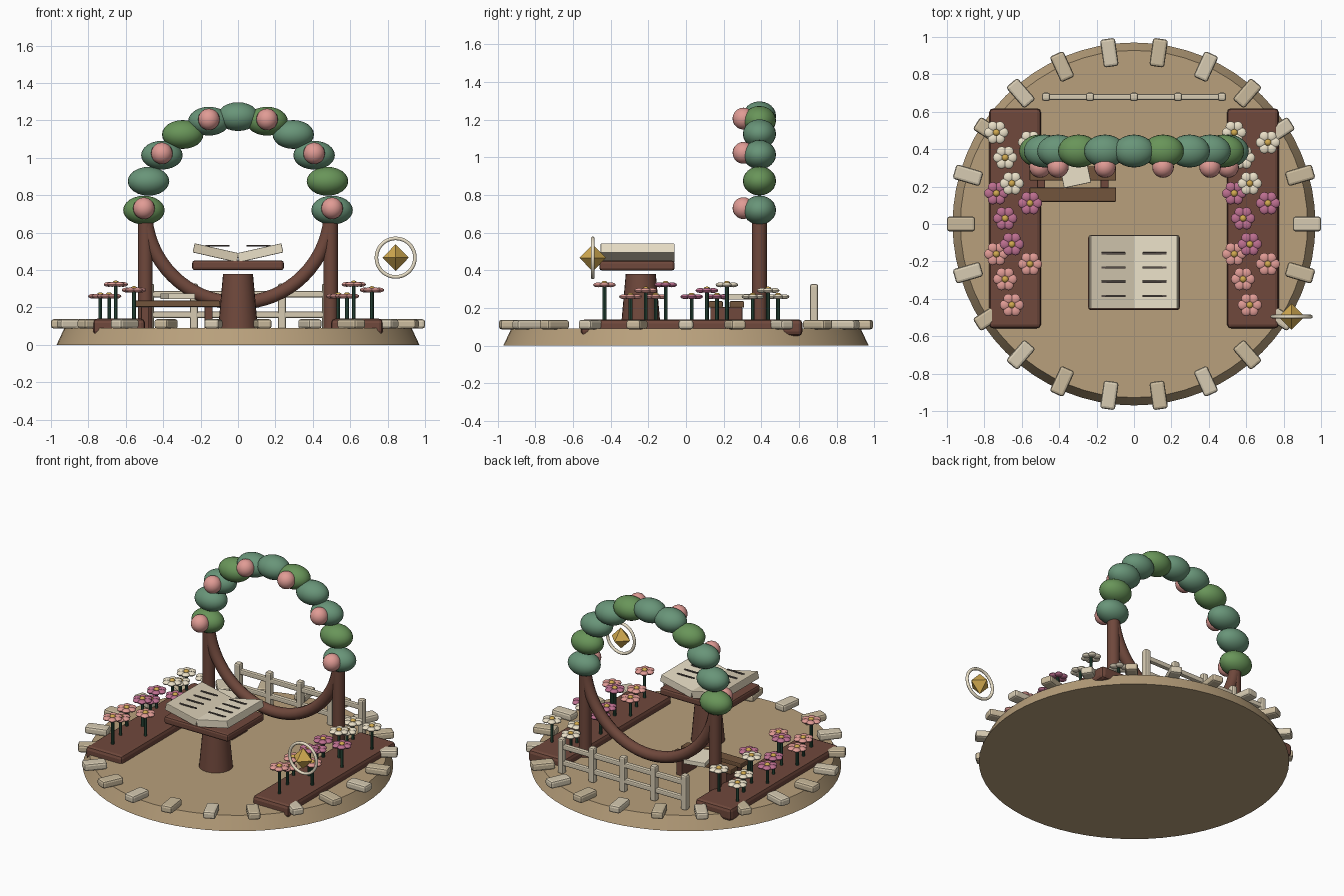
import bpy, bmesh
from math import sin, cos, pi
from mathutils import Matrix, Vector

if "Cube" in bpy.data.objects:
    bpy.data.objects.remove(bpy.data.objects["Cube"])


def material(name, rgb):
    m = bpy.data.materials.new(name)
    m.diffuse_color = (*rgb, 1)
    m.use_nodes = True
    m.node_tree.nodes["Principled BSDF"].inputs["Base Color"].default_value = m.diffuse_color
    return m


SAND = material("sand", (.48, .35, .2))
WOOD = material("dark_wood", (.16, .065, .045))
PLANK = material("plank_wood", (.17, .09, .045))
STONE = material("stone", (.68, .6, .45))
STONE2 = material("warm_stone", (.6, .5, .34))
TEAL = material("teal_leaf", (.14, .3, .19))
GREEN = material("green_leaf", (.14, .3, .1))
PINK = material("pink", (.75, .33, .3))
MAGENTA = material("magenta", (.51, .16, .28))
CREAM = material("cream", (.83, .75, .58))
GOLD = material("gold", (.64, .4, .08))
STEM = material("stem_green", (.026, .08, .05))
INK = material("ink", (.1, .08, .07))


def finish(name, bm, mat, loc, rot=(0, 0, 0), smooth=True, bevel=0):
    me = bpy.data.meshes.new(name)
    bm.to_mesh(me)
    bm.free()
    me.materials.append(mat)
    ob = bpy.data.objects.new(name, me)
    bpy.context.collection.objects.link(ob)
    ob.location, ob.rotation_euler = loc, rot
    if bevel:
        b = ob.modifiers.new("bevel", 'BEVEL')
        b.width, b.segments = bevel, 2
    if smooth:
        bpy.ops.object.select_all(action='DESELECT')
        ob.select_set(True)
        bpy.context.view_layer.objects.active = ob
        bpy.ops.object.shade_smooth_by_angle(angle=.6)
    return ob


def box(name, mat, loc, size, rot=(0, 0, 0), bevel=.01):
    bm = bmesh.new()
    bmesh.ops.create_cube(bm, size=1)
    bmesh.ops.scale(bm, vec=size, verts=bm.verts)
    return finish(name, bm, mat, loc, rot, False, bevel)


def cone(name, mat, loc, r1, r2, z0, z1, sides=24):
    bm = bmesh.new()
    bmesh.ops.create_cone(bm, cap_ends=True, segments=sides, radius1=r1, radius2=r2, depth=z1 - z0)
    return finish(name, bm, mat, (loc[0], loc[1], (z0 + z1) / 2))


def ball(name, mat, loc, size, seg=20):
    bm = bmesh.new()
    bmesh.ops.create_uvsphere(bm, u_segments=seg, v_segments=seg // 2, radius=1)
    bmesh.ops.scale(bm, vec=size, verts=bm.verts)
    return finish(name, bm, mat, loc)


def tube(name, mat, pts, r, cyclic=False):
    cu = bpy.data.curves.new(name, 'CURVE')
    cu.dimensions = '3D'
    cu.bevel_depth, cu.bevel_resolution, cu.use_fill_caps = r, 3, True
    sp = cu.splines.new('POLY')
    sp.points.add(len(pts) - 1)
    for p, co in zip(sp.points, pts):
        p.co = (*co, 1)
    sp.use_cyclic_u = cyclic
    cu.materials.append(mat)
    ob = bpy.data.objects.new(name, cu)
    bpy.context.collection.objects.link(ob)
    return ob


# Round base and its ring of edging stones
cone("base", SAND, (0, 0), .97, .928, 0, .09, 64)
for i in range(22):
    a = i * 2 * pi / 22
    box("edge_stone", (STONE, STONE2)[i % 2], (.925 * cos(a), .925 * sin(a), .112),
        (.15, .08, .05), (0, 0, a), .014)

# Planting beds with rows of flowers: (x offset, y, head height)
ROW = [(-.1, .489, .26), (.08, .436, .293), (-.053, .355, .26), (-.017, .217, .323)]
for s, side in ((-1, "left"), (1, "right")):
    box(side + "_bed", WOOD, (s * .636, .03, .096), (.278, 1.176, .088), bevel=.022)
    for g, petal_mat in enumerate((CREAM, MAGENTA, PINK)):
        for dx, y, z in ROW:
            x, y = s * .636 + dx, y - g * .325
            cone("stem", STEM, (x, y), .01, .01, .12, z, 8)
            bm = bmesh.new()
            for k in range(6):
                a = k * pi / 3
                bmesh.ops.create_uvsphere(bm, u_segments=12, v_segments=8, radius=.027,
                    matrix=Matrix.Translation((.038 * cos(a), .038 * sin(a), 0))
                    @ Matrix.Diagonal((1, 1, .48, 1)))
            finish("petals", bm, petal_mat, (x, y, z))
            ball("flower_centre", GOLD, (x, y, z + .008), (.018, .018, .013), 12)

# Arch: two posts, hanging half hoop, foliage and blossoms
AY, AZ = .39, .72
for s in (-1, 1):
    cone("arch_post", WOOD, (s * .495, AY), .039, .039, .08, AZ, 20)
tube("arch_hoop", WOOD, [(.495 * cos(pi + i * pi / 32), AY, AZ + .495 * sin(pi + i * pi / 32))
                         for i in range(33)], .038)
for i in range(11):
    a = i * pi / 10
    x, z = .503 * cos(a), AZ + .5 * sin(a)
    ball("foliage", GREEN if i % 3 == 1 else TEAL, (x, AY, z), (.111, .088, .077), 24)
    if i % 2 == 0:
        ball("blossom", PINK, (x, AY - .085, z + .01), (.058, .058, .058))

# Lectern with open book
cone("pedestal", WOOD, (0, -.24), .107, .08, .08, .38)
box("lectern_top", WOOD, (0, -.26, .425), (.49, .4, .052), bevel=.014)
for s in (-1, 1):
    box("book_page", CREAM if s > 0 else STONE, (s * .119, -.257, .492), (.242, .392, .05),
        (0, -s * .22, 0), .004)
    for k in range(4):
        box("page_line", INK, (s * .11, -.157 - k * .076, .53), (.13, .012, .007), bevel=.002)

# Bench with a loose book
for y in (.157, .27):
    box("bench_plank", PLANK, (-.327, y, .219), (.463, .077, .034), bevel=.006)
for s in (-1, 1):
    box("bench_leg", WOOD, (-.327 + s * .17, .214, .145), (.043, .17, .12), bevel=.005)
box("bench_book", CREAM, (-.322, .305, .26), (.148, .2, .03), (0, 0, .21), .004)

# Low fence at the back
for i in range(5):
    box("fence_post", STONE, (-.47 + i * .235, .68, .205), (.044, .044, .245), bevel=.012)
for z in (.16, .27):
    box("fence_rail", STONE, (0, .68, z), (.98, .032, .034), bevel=.008)

# Floating gem inside a ring
C = Vector((.843, -.495, .466))
bm = bmesh.new()
bmesh.ops.create_cone(bm, segments=4, radius1=.07, radius2=0, depth=.072,
                      matrix=Matrix.Translation((0, 0, .036)))
bmesh.ops.create_cone(bm, segments=4, radius1=0, radius2=.07, depth=.072,
                      matrix=Matrix.Translation((0, 0, -.036)))
bmesh.ops.remove_doubles(bm, verts=bm.verts, dist=.001)
finish("gem", bm, GOLD, C, smooth=False)
tube("gem_ring", CREAM, [C + Vector((.103 * cos(i * pi / 24), 0, .103 * sin(i * pi / 24)))
                         for i in range(48)], .01, True)
